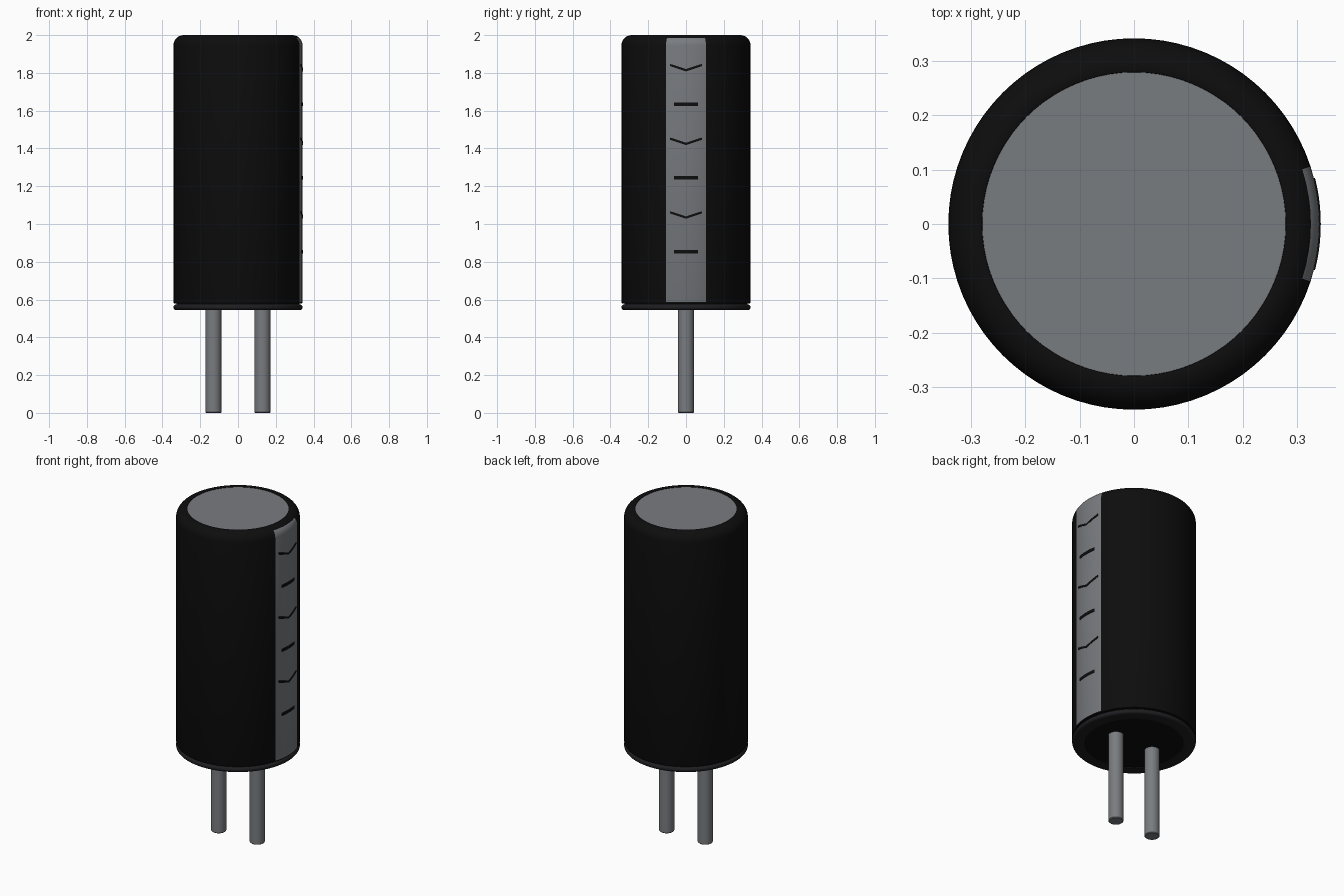
import bpy
import bmesh
from math import sin, cos, pi, radians, atan2, sqrt

if "Cube" in bpy.data.objects:
    bpy.data.objects.remove(bpy.data.objects["Cube"], do_unlink=True)

R = 0.342          # can radius
SEGMENTS = 80
FILLET = 0.055


def material(name, color, rough=0.5):
    m = bpy.data.materials.new(name)
    m.use_nodes = True
    rgba = (*color, 1)
    m.diffuse_color = rgba
    bsdf = m.node_tree.nodes["Principled BSDF"]
    bsdf.inputs["Base Color"].default_value = rgba
    bsdf.inputs["Roughness"].default_value = rough
    return m


black = material("sleeve black", (0.004, 0.004, 0.004))
charcoal = material("rubber charcoal", (0.013, 0.013, 0.015))
grey = material("metal grey", (0.19, 0.2, 0.215))


def finish(name, bm, mats, angle=35):
    bmesh.ops.recalc_face_normals(bm, faces=bm.faces)
    mesh = bpy.data.meshes.new(name)
    bm.to_mesh(mesh)
    bm.free()
    ob = bpy.data.objects.new(name, mesh)
    bpy.context.collection.objects.link(ob)
    for m in mats:
        mesh.materials.append(m)
    bpy.ops.object.select_all(action='DESELECT')
    ob.select_set(True)
    bpy.context.view_layer.objects.active = ob
    bpy.ops.object.shade_smooth_by_angle(angle=radians(angle))
    return ob


def lathe(profile, segments=SEGMENTS):
    """Revolve (radius, z) points around the z axis."""
    bm = bmesh.new()
    verts = [bm.verts.new((r, 0, z)) for r, z in profile]
    edges = [bm.edges.new(pair) for pair in zip(verts, verts[1:])]
    bmesh.ops.spin(bm, geom=verts + edges, cent=(0, 0, 0), axis=(0, 0, 1),
                   angle=2 * pi, steps=segments, use_duplicate=False)
    bmesh.ops.remove_doubles(bm, verts=bm.verts, dist=0.0001)
    return bm


def arc(r, z, radius, start, end, steps):
    angles = [radians(start + (end - start) * i / steps) for i in range(steps + 1)]
    return [(r + radius * cos(a), z + radius * sin(a)) for a in angles]


# Sleeve: rounded shoulder, rolled in above the end disc
shoulder = arc(R - FILLET, 2 - FILLET, FILLET, 0, 90, 8)
bm = lathe([(0.325, 0.578), (R - 0.003, 0.58), (R, 0.586)] + shoulder
           + [(0.28, 1.998), (0.278, 1.99)])
# Polarity stripe: a sector of the sleeve on +x, running onto the shoulder
for f in bm.faces:
    c = f.calc_center_median()
    if abs(atan2(c.y, c.x)) < radians(18) and 0.584 < c.z < 1.983:
        f.material_index = 1
finish("sleeve", bm, [black, grey])

# Exposed metal end on top
finish("top_disc", lathe([(0, 1.996), (0.281, 1.996), (0.281, 1.985)]), [grey])

# Rolled lip at the base, with a shallow groove above it
lip = arc(R - 0.015, 0.559, 0.015, 80, -90, 8)
finish("base_lip", lathe([(0.322, 0.59), (0.325, 0.576)] + lip
                         + [(0.272, 0.544), (0.268, 0.55)]), [charcoal])

# Seal closing the underside
finish("base_seal", lathe([(0, 0.548), (0.271, 0.548), (0.271, 0.56)]), [black])


# Two round leads
for side, name in ((-1, "right_lead"), (1, "left_lead")):
    bm = lathe([(0, 0), (0.038, 0), (0.042, 0.004), (0.042, 0.56), (0, 0.56)], 32)
    bmesh.ops.translate(bm, verts=bm.verts, vec=(side * 0.13, 0, 0))
    finish(name, bm, [grey])


def stripe_mark(name, z, half_width, drop, thick):
    """Thin curved plate on the stripe; drop lowers its middle into a chevron."""
    bm = bmesh.new()
    rows = []
    steps = 12
    for i in range(steps + 1):
        t = 2 * i / steps - 1
        y = t * half_width
        zc = z - drop * (1 - abs(t))
        loop = []
        for r, dz in ((R - 0.003, -1), (R + 0.002, -1), (R + 0.002, 1), (R - 0.003, 1)):
            loop.append(bm.verts.new((sqrt(r * r - y * y), y, zc + dz * thick / 2)))
        rows.append(loop)
    for a, b in zip(rows, rows[1:]):
        for k in range(4):
            n = (k + 1) % 4
            bm.faces.new((a[k], a[n], b[n], b[k]))
    bm.faces.new(rows[0])
    bm.faces.new(rows[-1])
    finish(name, bm, [black])


# Alternating chevrons and dashes down the stripe
for i in range(3):
    shift = 0.39 * i
    stripe_mark(f"chevron_mark_{i + 1}", 1.842 - shift, 0.085, 0.028, 0.012)
    stripe_mark(f"dash_mark_{i + 1}", 1.634 - shift, 0.063, 0, 0.018)
